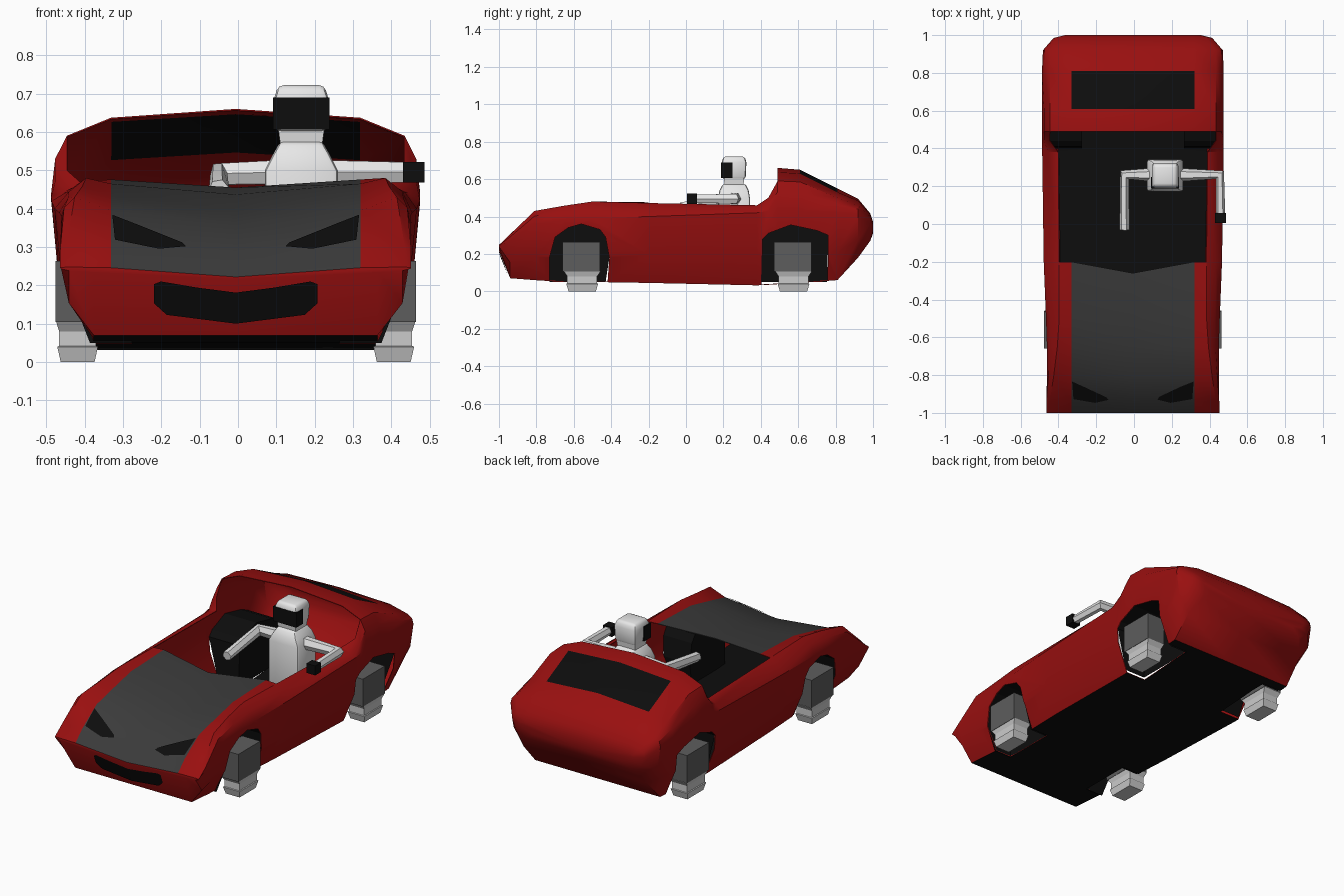
import bpy, bmesh
from mathutils import Vector
from mathutils.bvhtree import BVHTree

if "Cube" in bpy.data.objects:
    bpy.data.objects.remove(bpy.data.objects["Cube"])

CX = -0.006  # centre line of the car


def material(name, r, g, b):
    m = bpy.data.materials.new(name)
    m.diffuse_color = (r, g, b, 1)
    m.use_nodes = True
    m.node_tree.nodes["Principled BSDF"].inputs["Base Color"].default_value = m.diffuse_color
    return m


RED = material("red paint", 0.32, 0.005, 0.005)
GREY = material("dark grey hood", 0.043, 0.043, 0.043)
BLACK = material("black", 0.004, 0.004, 0.004)
STEEL = material("steel grey", 0.11, 0.11, 0.11)
LIGHT = material("light grey", 0.6, 0.6, 0.6)
WHITE = material("white", 0.8, 0.8, 0.8)


def make(name, bm, *mats, angle=None):
    me = bpy.data.meshes.new(name)
    bm.to_mesh(me)
    ob = bpy.data.objects.new(name, me)
    bpy.context.collection.objects.link(ob)
    for m in mats:
        me.materials.append(m)
    if angle:
        smooth(ob, angle)
    return ob


def activate(ob):
    bpy.ops.object.select_all(action='DESELECT')
    ob.select_set(True)
    bpy.context.view_layer.objects.active = ob


def smooth(ob, angle):
    activate(ob)
    bpy.ops.object.shade_smooth_by_angle(angle=angle)


def skin(bm, rings):
    """Join equal closed rings of points with quads and cap both ends."""
    vs = [[bm.verts.new(p) for p in r] for r in rings]
    n = len(vs[0])
    grid = {}
    for i in range(len(vs) - 1):
        for j in range(n):
            k = (j + 1) % n
            grid[i, j] = bm.faces.new((vs[i][j], vs[i][k], vs[i + 1][k], vs[i + 1][j]))
    bm.faces.new(vs[0])
    bm.faces.new(vs[-1])
    bmesh.ops.recalc_face_normals(bm, faces=bm.faces)
    return grid


def stack(name, x, y, levels, mat, bevel=0):
    """Rectangular stack: levels are (z, half x, half y)."""
    bm = bmesh.new()
    skin(bm, [[(x + sx * hx, y + sy * hy, z) for sx, sy in ((-1, -1), (1, -1), (1, 1), (-1, 1))]
              for z, hx, hy in levels])
    if bevel:
        bmesh.ops.bevel(bm, geom=[e for e in bm.edges if e.calc_face_angle(0) > 0.6],
                        offset=bevel, segments=2, profile=0.5, affect='EDGES')
    return make(name, bm, mat, angle=0.6 if bevel else None)


# Body stations: y, bottom z, widest z, half width, shoulder z, shoulder x, top z, centre z
stations = [
    (-1.00, .235, .243, .455, .248, .44, .246, .222),
    (-0.94, .070, .270, .455, .305, .44, .305, .280),
    (-0.81, .060, .360, .455, .430, .42, .395, .360),
    (-0.65, .050, .380, .455, .458, .40, .432, .402),
    (-0.50, .050, .390, .460, .480, .39, .465, .437),
    (-0.20, .045, .400, .472, .472, .39, .476, .455),
    (0.38, .032, .420, .480, .460, .395, .46, .46),
    (0.44, .035, .430, .481, .500, .44, .50, .50),
    (0.49, .038, .440, .481, .590, .44, .637, .660),
    (0.61, .045, .430, .481, .585, .44, .630, .650),
    (0.81, .060, .420, .481, .500, .44, .530, .550),
    (0.92, .180, .410, .476, .458, .44, .485, .495),
    (0.985, .270, .360, .42, .400, .39, .412, .417),
    (1.00, .310, .350, .36, .365, .33, .370, .372),
]
rings = []
for y, zb, zm, xm, zs, xs, zt, zc in stations:
    dip = 0.06 if y == -0.20 else 0  # the hood ends in a shallow V
    half = [(0, y, min(zb, zc - .006)), (xm - .085, y, zb), (xm - .02, y, zb + (zm - zb) * .42),
            (xm, y, zm), ((xm + xs) / 2 + .01, y, zm + (zs - zm) * .6), (xs, y, zs),
            (.325, y, zt), (0, y - dip, zc)]
    ring = half + [(-x, yy, z) for x, yy, z in half[-2:0:-1]]
    rings.append([(x + CX, yy, z) for x, yy, z in ring])
bm = bmesh.new()
grid = skin(bm, rings)
tree = BVHTree.FromBMesh(bm)
opening = []
for (i, j), f in grid.items():
    col = min(j, 13 - j)
    if col >= 5 and 5 <= i <= 7:
        opening.append(f)                 # open cockpit
    elif col == 6 and i < 5:
        f.material_index = 1              # grey hood
    elif (col == 6 and i == 9) or (col == 0 and 1 <= i <= 9):
        f.material_index = 2              # rear window, floor
bmesh.ops.delete(bm, geom=opening, context='FACES')
body = make("body", bm, RED, GREY, BLACK)

# Wheel arches: cutter prisms, and black liners that follow the body side
arches = [[(-.73, .05), (-.73, .18), (-.70, .29), (-.63, .34), (-.56, .36), (-.46, .33),
           (-.43, .29), (-.41, .18), (-.43, .05)],
          [(.40, .05), (.41, .28), (.44, .31), (.56, .355), (.70, .325), (.76, .30), (.755, .05)]]
INNER = 0.27
cut, liner = bmesh.new(), bmesh.new()
for prof in arches:
    for s in (-1, 1):
        low = [(y, -.1 if z == .05 else z) for y, z in prof]
        skin(cut, [[(CX + s * x, y, z) for y, z in low] for x in (INNER, .7)])
        a, b = [], []
        for y, z in prof:
            hit = tree.ray_cast(Vector((s * 2, y, z + .004)), Vector((-s, 0, 0)))[0]
            out = max(abs(hit.x - CX), .37) - .003 if hit else .38
            a.append(liner.verts.new((CX + s * INNER, y, z)))
            b.append(liner.verts.new((CX + s * out, y, z)))
        for k in range(len(prof) - 1):
            liner.faces.new((a[k], a[k + 1], b[k + 1], b[k]))
        liner.faces.new(a)
make("arch_liners", liner, BLACK)
cutter = make("arch_cutter", cut, RED)
cutter.hide_render = True

shell = body.modifiers.new("shell", 'SOLIDIFY')
shell.thickness, shell.offset = 0.004, -1
holes = body.modifiers.new("holes", 'BOOLEAN')
holes.object, holes.operation, holes.solver = cutter, 'DIFFERENCE', 'EXACT'
activate(body)
for name in ("shell", "holes"):
    bpy.ops.object.modifier_apply(modifier=name)
bpy.data.objects.remove(cutter)
smooth(body, 0.55)


# Painted front details, projected onto the nose
def decal(name, outlines):
    bm = bmesh.new()
    for pts in outlines:
        vs = []
        for x, z in pts:
            p, n, _, _ = tree.ray_cast(Vector((CX + x, -2, z)), Vector((0, 1, 0)))
            vs.append(bm.verts.new(p + n * .005))
        f = bm.faces.new(vs)
        f.normal_update()
        if f.normal.y > 0:
            f.normal_flip()
    make(name, bm, BLACK)


def both(pts):
    return [pts, [(-x, z) for x, z in pts]]


decal("grille", both([(0, .183), (.1, .196), (.195, .212), (.213, .205), (.213, .155),
                      (.18, .125), (.0, .102)]))
decal("headlights", both([(.13, .298), (.2, .292), (.315, .315), (.322, .38), (.25, .352), (.14, .308)]))

# Thruster pods standing in for wheels
for side, s in (("left", 1), ("right", -1)):
    for end, y in (("front", -.56), ("rear", .57)):
        x = CX + s * .412
        stack(f"{end}_{side}_pod", x, y, [(.105, .058, .1), (.263, .058, .1)], STEEL)
        stack(f"{end}_{side}_foot", x, y + .005,
              [(0, .044, .073), (.04, .053, .085), (.042, .048, .08), (.08, .048, .08),
               (.105, .056, .097)], LIGHT)

# Driver
DX = 0.165
stack("driver_torso", DX, .257, [(.22, .095, .085), (.5, .095, .085), (.54, .075, .078),
                                 (.575, .055, .06)], WHITE, .012)
stack("driver_neck", DX, .257, [(.57, .055, .05), (.607, .06, .055)], WHITE)
stack("driver_head", DX, .257, [(.6, .066, .062), (.69, .07, .066), (.722, .06, .056)], WHITE, .014)
stack("driver_visor", DX, .218, [(.606, .074, .03), (.69, .074, .03)], BLACK)
stack("driver_hand", .458, .032, [(.468, .028, .026), (.522, .028, .026)], BLACK)


def arm(name, pts):
    cu = bpy.data.curves.new(name, 'CURVE')
    cu.dimensions = '3D'
    cu.bevel_depth, cu.bevel_resolution, cu.use_fill_caps = 1, 1, True
    sp = cu.splines.new('POLY')
    sp.points.add(len(pts) - 1)
    for p, (x, y, z, r) in zip(sp.points, pts):
        p.co, p.radius = (x, y, z, 1), r
    cu.materials.append(WHITE)
    ob = bpy.data.objects.new(name, cu)
    bpy.context.collection.objects.link(ob)
    activate(ob)
    bpy.ops.object.convert(target='MESH')
    smooth(bpy.context.object, 0.9)


arm("driver_right_arm", [(.10, .26, .495, .036), (-.05, .26, .49, .032), (-.05, -.03, .45, .027)])
arm("driver_left_arm", [(.23, .26, .495, .036), (.455, .26, .495, .03), (.458, .05, .495, .025)])
